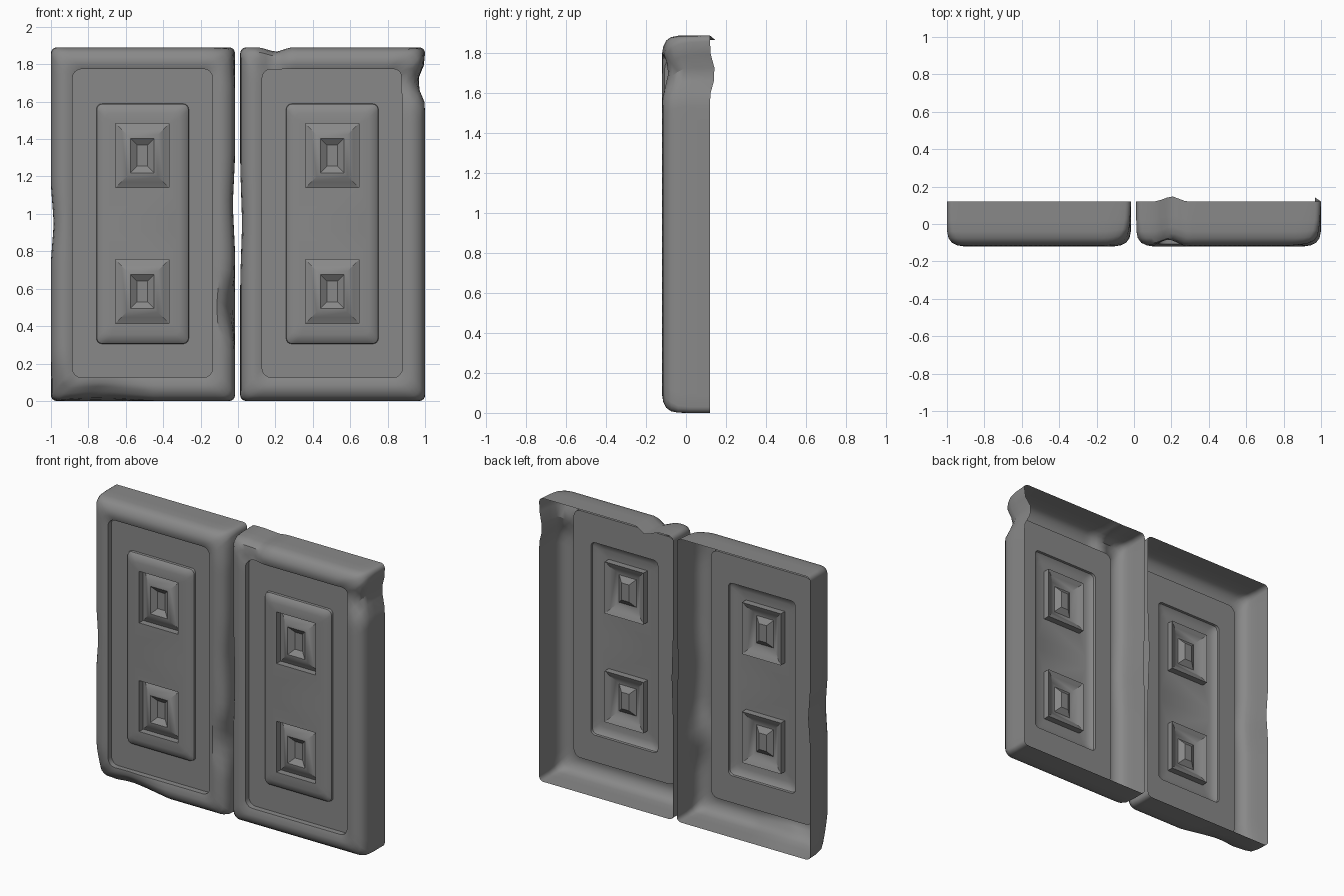
import bpy, bmesh, math
from mathutils import Vector

cube = bpy.data.objects.get("Cube")
if cube:
    bpy.data.objects.remove(cube, do_unlink=True)

stone = bpy.data.materials.new("grey stone")
stone.use_nodes = True
stone.diffuse_color = (0.25, 0.25, 0.25, 1)
stone.node_tree.nodes["Principled BSDF"].inputs["Base Color"].default_value = stone.diffuse_color

ARC = 4
SIDE = 28
MID_Z = 0.945


def ring(cx, cz, hw, hh, y, r, side=SIDE):
    """Rounded rectangle facing the front, anticlockwise."""
    corners = []
    for k, (sx, sz) in enumerate(((1, 1), (-1, 1), (-1, -1), (1, -1))):
        arc = []
        for i in range(ARC + 1):
            a = math.pi / 2 * (k + i / ARC)
            arc.append(Vector((cx + sx * (hw - r) + r * math.cos(a), y,
                               cz + sz * (hh - r) + r * math.sin(a))))
        corners.append(arc)
    pts = []
    for k in range(4):
        pts += corners[k]
        a, b = corners[k][-1], corners[(k + 1) % 4][0]
        pts += [a.lerp(b, i / side) for i in range(1, side)]
    return pts


def loft(name, rings, cap=False, holes=(), angle=35):
    """Skin the rings; fill the last one, leaving any holes open."""
    bm = bmesh.new()
    rows = [[bm.verts.new(p) for p in r] for r in rings]
    n = len(rows[0])
    for a, b in zip(rows, rows[1:]):
        for j in range(n):
            k = (j + 1) % n
            bm.faces.new((a[j], a[k], b[k], b[j]))
    if cap and not holes:
        bm.faces.new(rows[-1])
    if holes:
        edges = [bm.edges.get((rows[-1][j], rows[-1][(j + 1) % n])) for j in range(n)]
        for hole in holes:
            vs = [bm.verts.new(p) for p in hole]
            edges += [bm.edges.new((vs[j], vs[(j + 1) % 4])) for j in range(4)]
        bmesh.ops.triangle_fill(bm, edges=edges, use_beauty=True, normal=(0, -1, 0))
    bmesh.ops.remove_doubles(bm, verts=bm.verts, dist=0.0001)
    mesh = bpy.data.meshes.new(name)
    bm.to_mesh(mesh)
    bm.free()
    mesh.materials.append(stone)
    ob = bpy.data.objects.new(name, mesh)
    bpy.context.collection.objects.link(ob)
    bpy.ops.object.select_all(action='DESELECT')
    ob.select_set(True)
    bpy.context.view_layer.objects.active = ob
    bpy.ops.object.shade_smooth_by_angle(angle=math.radians(angle))
    return ob


def wear(p, dents):
    """Push a point by each dent, fading with distance; dents on the face spare the back."""
    q = p.copy()
    for x, z, rx, rz, push, through in dents:
        d = math.hypot((p.x - x) / rx, (p.z - z) / rz)
        if d < 1:
            depth = 1 if through else min(1, max(0, (0.08 - p.y) / 0.16))
            q += Vector(push) * (1 - d) * depth
    return q


def door(side, cx, half_w, dents):
    # Hollow frame, open at the back
    profile = ((0, 0.12, 0.03), (0, 0.02, 0.03), (0.001, -0.04, 0.035),
               (0.008, -0.075, 0.045), (0.026, -0.1, 0.05),
               (0.055, -0.114, 0.055), (0.085, -0.119, 0.05))
    rings = [ring(cx, MID_Z, half_w - i, MID_Z - i, y, r) for i, y, r in profile]
    px = cx - 0.002
    rings.append(ring(px, 0.95, 0.375, 0.825, -0.107, 0.05))
    rings.append(ring(px, 0.95, 0.375, 0.825, -0.07, 0.05))
    loft(side + "_door_frame", [[wear(p, dents) for p in r] for r in rings[:-1]] + rings[-1:])

    # Recessed field with a raised centre panel and two square openings
    sx, half_x = px - 0.001, 0.143
    squares = ((1.312, 0.172), (0.585, 0.17))
    holes = [[Vector((sx + a * half_x, -0.108, z + b * h))
              for a, b in ((1, 1), (-1, 1), (-1, -1), (1, -1))] for z, h in squares]
    panel = [ring(px, 0.95, 0.375, 0.825, -0.07, 0.05)]
    for inset, y in ((0, -0.07), (0.002, -0.085), (0.018, -0.099), (0.05, -0.108)):
        panel.append(ring(px, 0.947, 0.247 - inset, 0.642 - inset, y, 0.03))
    loft(side + "_door_panel", panel, holes=holes)

    # Sunken studs with a bevelled rim and a small central hollow
    stud = ((0, -0.108), (0, -0.065), (0.03, -0.078), (0.06, -0.1),
            (0.08, -0.104), (0.115, -0.078))
    for label, (z, h) in zip(("upper", "lower"), squares):
        loft(side + "_door_" + label + "_stud",
             [ring(sx, z, half_x - i, h - i, y, 0, 1) for i, y in stud], cap=True, angle=25)


# Each dent: x, z, reach in x, reach in z, push, whether it runs right through
door("right", -0.508, 0.492, (
    (-0.75, 0.03, 0.3, 0.1, (0, 0.03, 0.03), False),
    (-0.97, 0.03, 0.12, 0.2, (0.01, 0.04, 0), False),
    (-0.02, 0.5, 0.12, 0.2, (-0.035, 0.025, 0), False),
    (-0.02, 1.05, 0.1, 0.25, (-0.012, 0, 0), True),
    (-1, 0.95, 0.1, 0.2, (0.015, 0, 0), True),
    (-0.02, 1.88, 0.12, 0.2, (-0.015, 0.02, -0.01), False)))
door("left", 0.506, 0.494, (
    (0.2, 1.89, 0.08, 0.14, (0, 0.03, -0.025), True),
    (0.17, 1.8, 0.1, 0.07, (0, 0.03, 0), False),
    (1, 1.7, 0.15, 0.11, (-0.045, 0.03, 0), True),
    (1, 1.86, 0.1, 0.16, (-0.015, 0.01, -0.01), False),
    (0.92, 1.72, 0.12, 0.16, (0, 0.02, 0), False),
    (0.012, 0.95, 0.1, 0.3, (0.01, 0, 0), True)))
